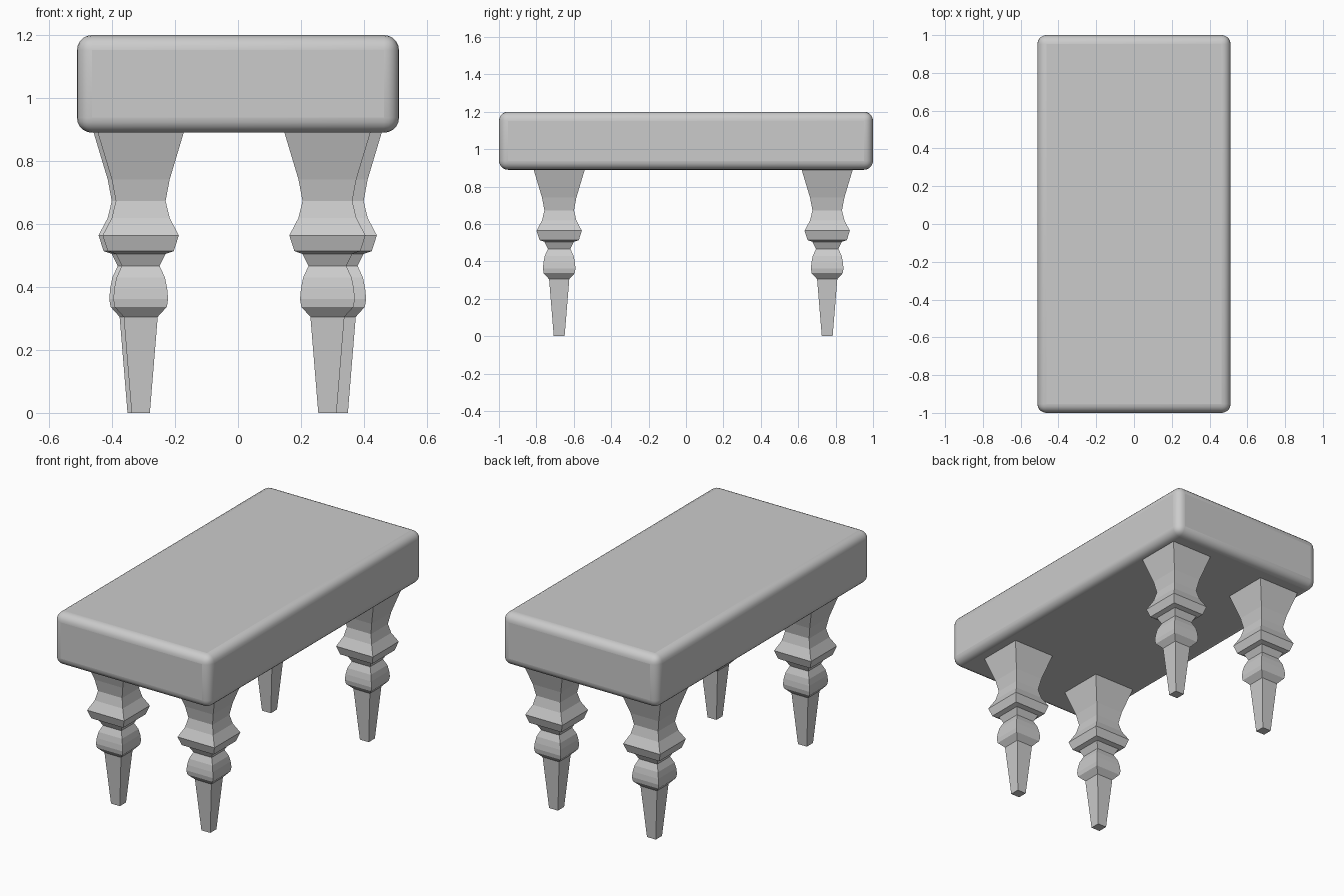
import bpy
import bmesh
import math

cube = bpy.data.objects.get("Cube")
if cube:
    bpy.data.objects.remove(cube, do_unlink=True)

grey = bpy.data.materials.new("light grey")
grey.use_nodes = True
colour = (0.6, 0.6, 0.6, 1)
grey.diffuse_color = colour
grey.node_tree.nodes["Principled BSDF"].inputs["Base Color"].default_value = colour


def add_object(name, bm, location):
    bmesh.ops.recalc_face_normals(bm, faces=bm.faces)
    mesh = bpy.data.meshes.new(name)
    bm.to_mesh(mesh)
    bm.free()
    mesh.materials.append(grey)
    obj = bpy.data.objects.new(name, mesh)
    obj.location = location
    bpy.context.collection.objects.link(obj)
    return obj


# Thick slab top with rounded edges
bm = bmesh.new()
bmesh.ops.create_cube(bm, size=1)
bmesh.ops.scale(bm, vec=(1.023, 2, 0.31), verts=bm.verts)
top = add_object("bench_top", bm, (0, 0, 1.045))
bevel = top.modifiers.new("rounded_edges", "BEVEL")
bevel.width = 0.048
bevel.segments = 5
bpy.context.view_layer.objects.active = top
top.select_set(True)
bpy.ops.object.shade_smooth_by_angle(angle=math.radians(30))
top.select_set(False)

# Square leg profile: (half width, height), foot to top
PROFILE = [
    (0.029, 0), (0.054, 0.305), (0.083, 0.337), (0.087, 0.362),
    (0.084, 0.395), (0.077, 0.43), (0.06, 0.467), (0.079, 0.505),
    (0.105, 0.514), (0.121, 0.564), (0.092, 0.619), (0.079, 0.673),
    (0.092, 0.742), (0.138, 0.895),
]


def add_leg(name, x, y):
    bm = bmesh.new()
    rings = [[bm.verts.new((sx * r, sy * r, z))
              for sx, sy in ((-1, -1), (1, -1), (1, 1), (-1, 1))]
             for r, z in PROFILE]
    for low, high in zip(rings, rings[1:]):
        for i in range(4):
            j = (i + 1) % 4
            bm.faces.new((low[i], low[j], high[j], high[i]))
    bm.faces.new(rings[0])
    bm.faces.new(rings[-1])
    add_object(name, bm, (x, y, 0))


# Four legs, set slightly unevenly under the top
add_leg("front_left_leg", 0.284, -0.678)
add_leg("front_right_leg", -0.309, -0.678)
add_leg("back_left_leg", 0.32, 0.755)
add_leg("back_right_leg", -0.322, 0.755)
